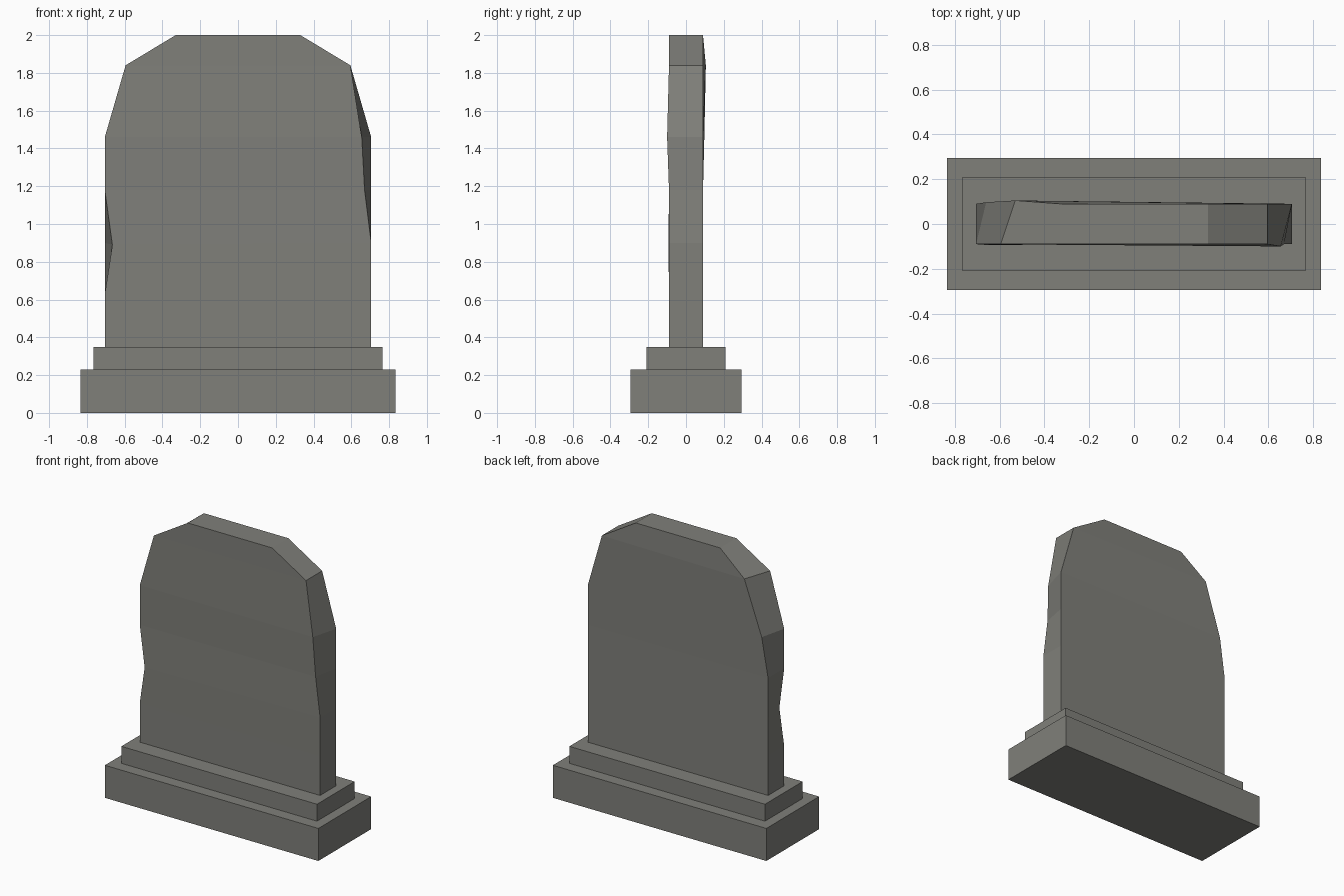
import bpy, bmesh

if "Cube" in bpy.data.objects:
    bpy.data.objects.remove(bpy.data.objects["Cube"])

stone = bpy.data.materials.new("grey stone")
stone.diffuse_color = (0.215, 0.215, 0.195, 1)
stone.use_nodes = True
stone.node_tree.nodes["Principled BSDF"].inputs["Base Color"].default_value = stone.diffuse_color


def loft(name, rings):
    """Closed solid through four-cornered rings, bottom to top."""
    bm = bmesh.new()
    loops = [[bm.verts.new(p) for p in ring] for ring in rings]
    bm.faces.new(loops[0][::-1])
    bm.faces.new(loops[-1])
    for a, b in zip(loops, loops[1:]):
        for i in range(4):
            j = (i + 1) % 4
            bm.faces.new((a[i], a[j], b[j], b[i]))
    bmesh.ops.recalc_face_normals(bm, faces=bm.faces)
    mesh = bpy.data.meshes.new(name)
    bm.to_mesh(mesh)
    bm.free()
    mesh.materials.append(stone)
    ob = bpy.data.objects.new(name, mesh)
    bpy.context.collection.objects.link(ob)
    return ob


def rect(x, y, z):
    return [(-x, -y, z), (x, -y, z), (x, y, z), (-x, y, z)]


# Stepped plinth
loft("plinth", [rect(0.835, 0.295, 0), rect(0.835, 0.295, 0.23)])
loft("plinth_step", [rect(0.765, 0.21, 0.23), rect(0.765, 0.21, 0.35)])

# Headstone slab: half width at each height
D = 0.09
levels = [(0.705, 0.35), (0.705, 0.63), (0.705, 0.9), (0.705, 1.18),
          (0.705, 1.46), (0.595, 1.84), (0.33, 2.0)]
rings = [rect(x, D, z) for x, z in levels]

# Worn and chipped corners (0 front left, 1 front right, 3 back left)
rings[2][0] = (-0.665, -0.093, 0.89)
rings[3][1] = (0.67, -D, 1.18)
rings[4][1] = (0.655, -0.1, 1.46)
rings[4][3] = (-0.66, 0.097, 1.46)
rings[5][3] = (-0.53, 0.105, 1.84)
loft("headstone", rings)
